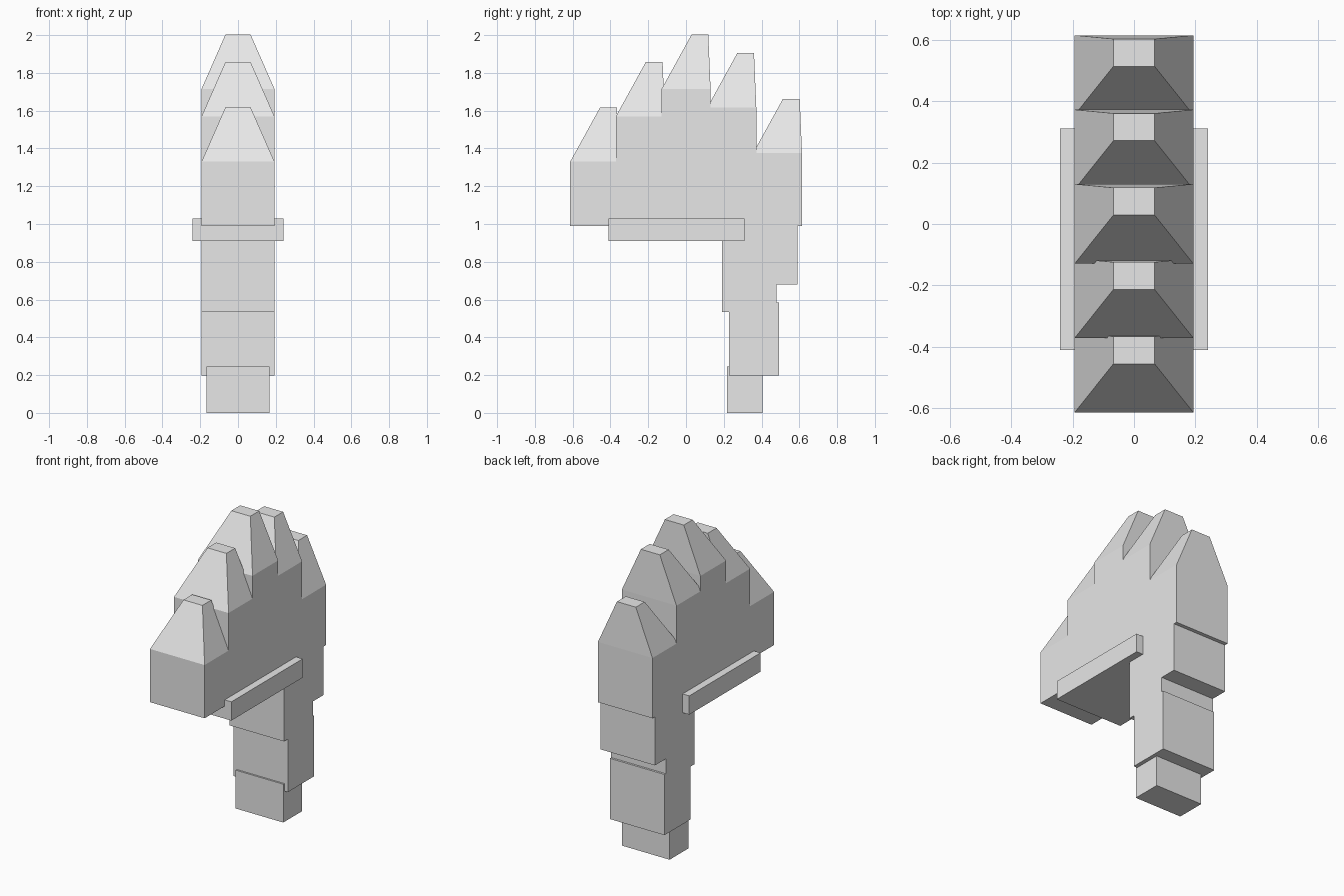
import bpy
import bmesh

cube = bpy.data.objects.get("Cube")
if cube:
    bpy.data.objects.remove(cube, do_unlink=True)

grey = bpy.data.materials.new("light_grey")
grey.use_nodes = True
colour = (0.8, 0.8, 0.8, 1)
grey.diffuse_color = colour
grey.node_tree.nodes["Principled BSDF"].inputs["Base Color"].default_value = colour


def stack(name, rings):
    """Solid through rectangular rings given as (half width, front y, back y, z)."""
    bm = bmesh.new()
    loops = []
    for w, front, back, z in rings:
        corners = ((-w, front), (w, front), (w, back), (-w, back))
        loops.append([bm.verts.new((x, y, z)) for x, y in corners])
    bm.faces.new(loops[0][::-1])
    bm.faces.new(loops[-1])
    for low, high in zip(loops, loops[1:]):
        for i in range(4):
            j = (i + 1) % 4
            bm.faces.new((low[i], low[j], high[j], high[i]))
    mesh = bpy.data.meshes.new(name)
    bm.to_mesh(mesh)
    bm.free()
    mesh.materials.append(grey)
    obj = bpy.data.objects.new(name, mesh)
    bpy.context.collection.objects.link(obj)


def box(name, w, front, back, bottom, top):
    stack(name, [(w, front, back, bottom), (w, front, back, top)])


# Row of five tapered teeth, front to back
HALF = 0.193
for i, shoulder in enumerate((1.33, 1.57, 1.715, 1.617, 1.375)):
    front = -0.613 + 0.242 * i
    back = front + 0.259
    stack(f"tooth_{i + 1}", [
        (HALF, front, back, 0.99),
        (HALF, front, back, shoulder),
        (0.067, front + 0.158, back - 0.012, shoulder + 0.287),
    ])

# Cross bar under the teeth
box("cross_bar", 0.24, -0.41, 0.31, 0.91, 1.03)

# Stepped handle
box("handle_top", HALF, 0.19, 0.59, 0.68, 1.0)
box("handle_step", HALF, 0.19, 0.48, 0.535, 0.69)
box("handle_grip", HALF, 0.228, 0.493, 0.197, 0.585)
box("handle_end", 0.168, 0.217, 0.405, 0, 0.245)
